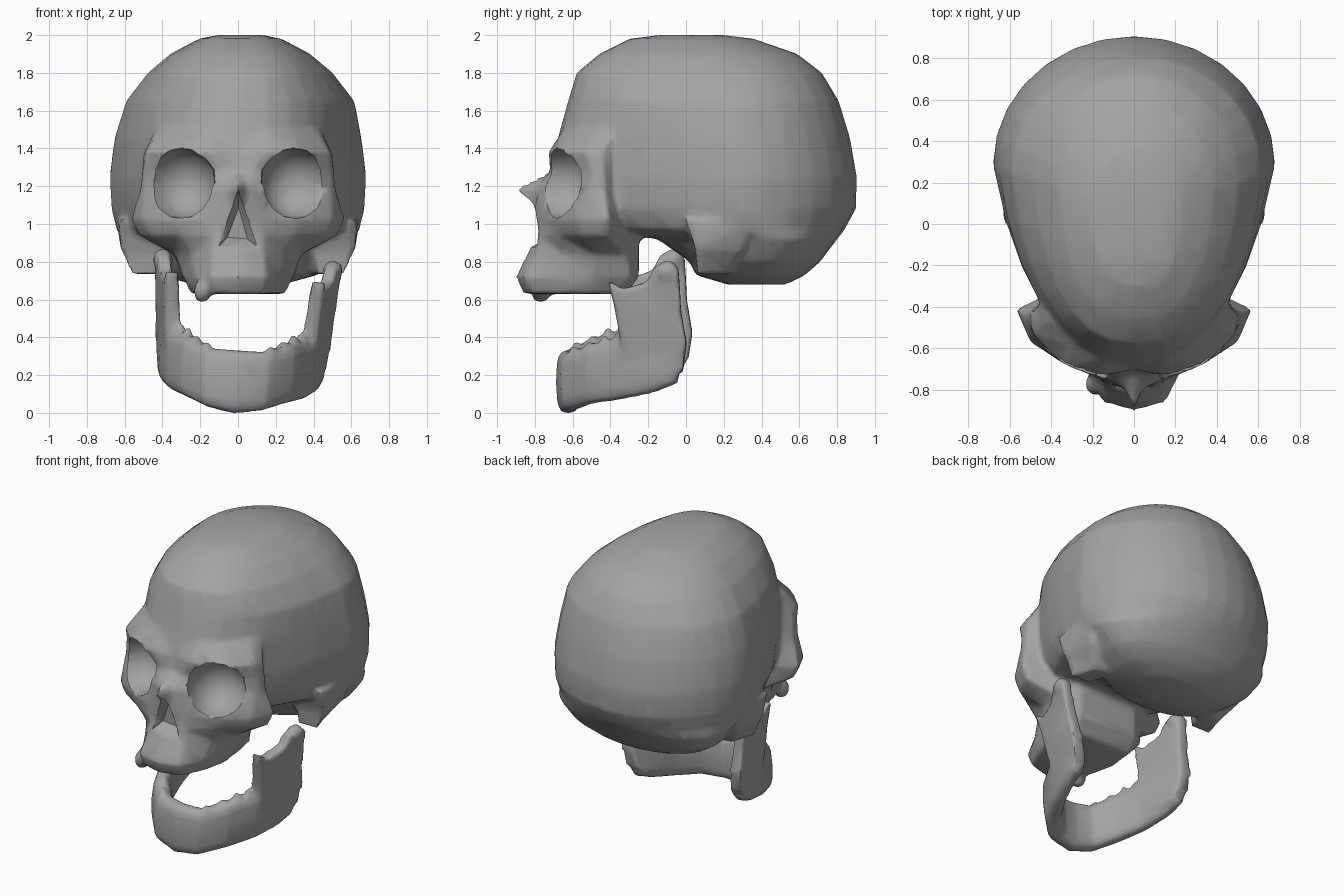
import bpy, bmesh, math
from mathutils import Vector, Matrix

if "Cube" in bpy.data.objects:
    bpy.data.objects.remove(bpy.data.objects["Cube"])


def finish_mesh(bm, name):
    bmesh.ops.recalc_face_normals(bm, faces=bm.faces)
    me = bpy.data.meshes.new(name)
    bm.to_mesh(me)
    bm.free()
    ob = bpy.data.objects.new(name, me)
    bpy.context.collection.objects.link(ob)
    return ob


def loft(rings, name):
    bm = bmesh.new()
    vs = [[bm.verts.new(p) for p in r] for r in rings]
    n = len(vs[0])
    for a, b in zip(vs, vs[1:]):
        for i in range(n):
            bm.faces.new((a[i], a[(i + 1) % n], b[(i + 1) % n], b[i]))
    bm.faces.new(vs[0])
    bm.faces.new(vs[-1])
    bmesh.ops.triangulate(bm, faces=bm.faces)
    return finish_mesh(bm, name)


def ellipsoid(name, loc, radii, seg=12):
    bm = bmesh.new()
    m = Matrix.Translation(loc) @ Matrix.Diagonal((*radii, 1))
    bmesh.ops.create_uvsphere(bm, u_segments=seg, v_segments=8, radius=1, matrix=m)
    return finish_mesh(bm, name)


def spow(v, e):
    return math.copysign(abs(v) ** e, v)


def select(obs):
    bpy.ops.object.select_all(action='DESELECT')
    for o in obs:
        o.select_set(True)
    bpy.context.view_layer.objects.active = obs[0]


bone = bpy.data.materials.new("dark_grey")
bone.diffuse_color = (.37, .37, .37, 1)
bone.use_nodes = True
bone.node_tree.nodes["Principled BSDF"].inputs["Base Color"].default_value = bone.diffuse_color


def fuse(parts, name, voxel, cutters=(), ratio=0.15, smooth=2):
    # weld overlapping parts into one skin, carve it, then thin it to facets
    select(parts)
    bpy.ops.object.join()
    ob = parts[0]
    ob.name = name
    m = ob.modifiers.new("weld", 'REMESH')
    m.mode, m.voxel_size = 'VOXEL', voxel
    for c in cutters:
        m = ob.modifiers.new("carve", 'BOOLEAN')
        m.operation, m.object, m.solver = 'DIFFERENCE', c, 'EXACT'
    m = ob.modifiers.new("soften", 'SMOOTH')
    m.factor, m.iterations = 0.5, smooth
    m = ob.modifiers.new("facet", 'DECIMATE')
    m.ratio = ratio
    select([ob])
    bpy.ops.object.convert(target='MESH')
    for c in cutters:
        bpy.data.objects.remove(c)
    ob.data.materials.clear()
    ob.data.materials.append(bone)
    bpy.ops.object.shade_smooth_by_angle(angle=math.radians(50))
    return ob


# Braincase: egg-shaped rings (z, front y, back y, half width, front taper)
CRANIUM = [
    (2.0, -.14, .20, .12, 0), (1.98, -.30, .36, .22, 0), (1.9, -.46, .59, .37, .05),
    (1.8, -.58, .72, .49, .1), (1.65, -.625, .81, .605, .15), (1.45, -.68, .87, .655, .22),
    (1.25, -.68, .905, .68, .26), (1.08, -.64, .90, .67, .26), (.97, -.50, .84, .645, .25),
    (.92, -.15, .80, .62, .2), (.8, .02, .71, .53, 0), (.73, .05, .63, .42, 0),
    (.68, .22, .53, .24, 0)]
rings = []
for z, yf, yb, hw, taper in CRANIUM:
    yw, ring = yf + .61 * (yb - yf), []
    for i in range(28):
        a = math.tau * i / 28
        e = 1 if math.cos(a) > 0 else .82
        c, s = spow(math.cos(a), e), spow(math.sin(a), e)
        x = hw * s * (1 - taper * max(0, -c))
        ring.append((x + .012 * (z > 1.5), yw + c * (yb - yw if c > 0 else yw - yf), z))
    rings.append(ring)
braincase = loft(rings, "braincase")

# Face: half contours from midline to cheek (z, midline y, then x,y pairs)
FACE = [
    (1.50, -.66, .15, -.65, .30, -.57, .42, -.46, .44, -.38),
    (1.38, -.70, .15, -.73, .33, -.69, .49, -.53, .50, -.43),
    (1.28, -.71, .08, -.72, .33, -.65, .50, -.50, .51, -.43),
    (1.19, -.90, .05, -.79, .33, -.65, .50, -.51, .52, -.43),
    (1.02, -.81, .11, -.77, .33, -.68, .50, -.57, .57, -.41),
    (.94, -.80, .13, -.77, .30, -.67, .47, -.56, .53, -.41),
    (.84, -.84, .14, -.79, .25, -.64, .33, -.48, .34, -.32),
    (.72, -.90, .15, -.86, .23, -.70, .29, -.50, .30, -.30),
    (.63, -.86, .14, -.82, .21, -.68, .25, -.50, .23, -.38)]
rings = []
for z, y0, *xy in FACE:
    half = [(xy[i], xy[i + 1], z) for i in range(0, 8, 2)]
    half.append((.22, -.25 if z > .7 else -.32, z))
    rings.append([(0, y0, z)] + half + [(-x, y, zz) for x, y, zz in reversed(half)])
face = loft(rings, "face")

# Mastoid wedges and broken tooth
extras = [ellipsoid("tooth", (-.19, -.77, .645), (.05, .06, .065), 6)]
cutters = []
MASTOID = [(1.02, [(.63, 0), (.645, .35), (.4, .4), (.4, -.05)]),
           (.86, [(.62, .05), (.60, .3), (.35, .35), (.4, .05)]),
           (.735, [(.56, .06), (.51, .22), (.36, .26), (.42, .06)])]
for s in (-1, 1):
    extras.append(loft([[(s * x, y, z) for x, y in r] for z, r in MASTOID], "mastoid"))
    # Eye socket cutters
    cutters.append(ellipsoid("socket_cutter", (s * .29, -.65, 1.215), (.187, .2, .19), 10))
# Nose opening cutter
cutters.append(loft([[(0, y, 1.18), (.1, y, .88), (-.1, y, .88)] for y in (-1, -.71)],
                    "nose_cutter"))
for c in cutters:
    c.hide_render = True
skull = fuse([braincase, face] + extras, "skull", .02, cutters, .1, 3)

# Jaw body: stations along the arch (x, y, bottom z, top z, thickness)
ARCH = [
    (0, -.625, .0, .34, .13), (.14, -.60, .025, .34, .13), (.25, -.49, .07, .39, .12),
    (.335, -.32, .10, .43, .11), (.385, -.15, .14, .42, .10), (.41, -.03, .19, .36, .08)]
path = [(-x, *r) for x, *r in reversed(ARCH[1:])] + ARCH
rings = []
for i, (x, y, zb, zt, th) in enumerate(path):
    a, b = path[max(i - 1, 0)], path[min(i + 1, len(path) - 1)]
    n = Vector((b[1] - a[1], a[0] - b[0], 0)).normalized()
    ring = []
    for k in range(12):
        t = math.tau * k / 12
        p = Vector((x, y, (zb + zt) / 2)) + n * (th / 2 * spow(math.cos(t), .65))
        p.z += (zt - zb) / 2 * spow(math.sin(t), .65)
        ring.append(p)
    rings.append(ring)
jaw_parts = [loft(rings, "jaw_body")]

# Ramus: side profile (y, z), leaning inwards to the front, one per side
RAMUS = [(-.24, .19), (-.05, .20), (.0, .27), (.02, .40), (-.01, .58), (-.02, .80),
         (-.07, .84), (-.15, .81), (-.19, .73), (-.32, .69), (-.40, .74),
         (-.37, .62), (-.33, .40)]
for s in (-1, 1):
    slab = []
    for off in (-.045, .045):
        slab.append([(s * (.375 + .19 * y + .12 * z + off * (1.1 - .4 * z)), y, z)
                     for y, z in RAMUS])
    jaw_parts.append(loft(slab, "ramus"))
    # Condyle and worn tooth stumps
    jaw_parts.append(ellipsoid("condyle", (s * .45, -.08, .785), (.055, .06, .06)))
    for x, y, z in ((.17, -.585, .33), (.23, -.50, .36), (.28, -.42, .395), (.32, -.35, .41)):
        jaw_parts.append(ellipsoid("stump", (s * x, y, z), (.03, .03, .045), 6))
jaw = fuse(jaw_parts, "jaw", .015, (), .12, 4)

# The jaw hangs slightly crooked
turn = Matrix.Rotation(math.radians(-2), 4, 'Z') @ Matrix.Rotation(math.radians(4), 4, 'Y')
jaw.data.transform(turn)
low = min(v.co.z for v in jaw.data.vertices)
jaw.data.transform(Matrix.Translation((0, 0, -low)))
